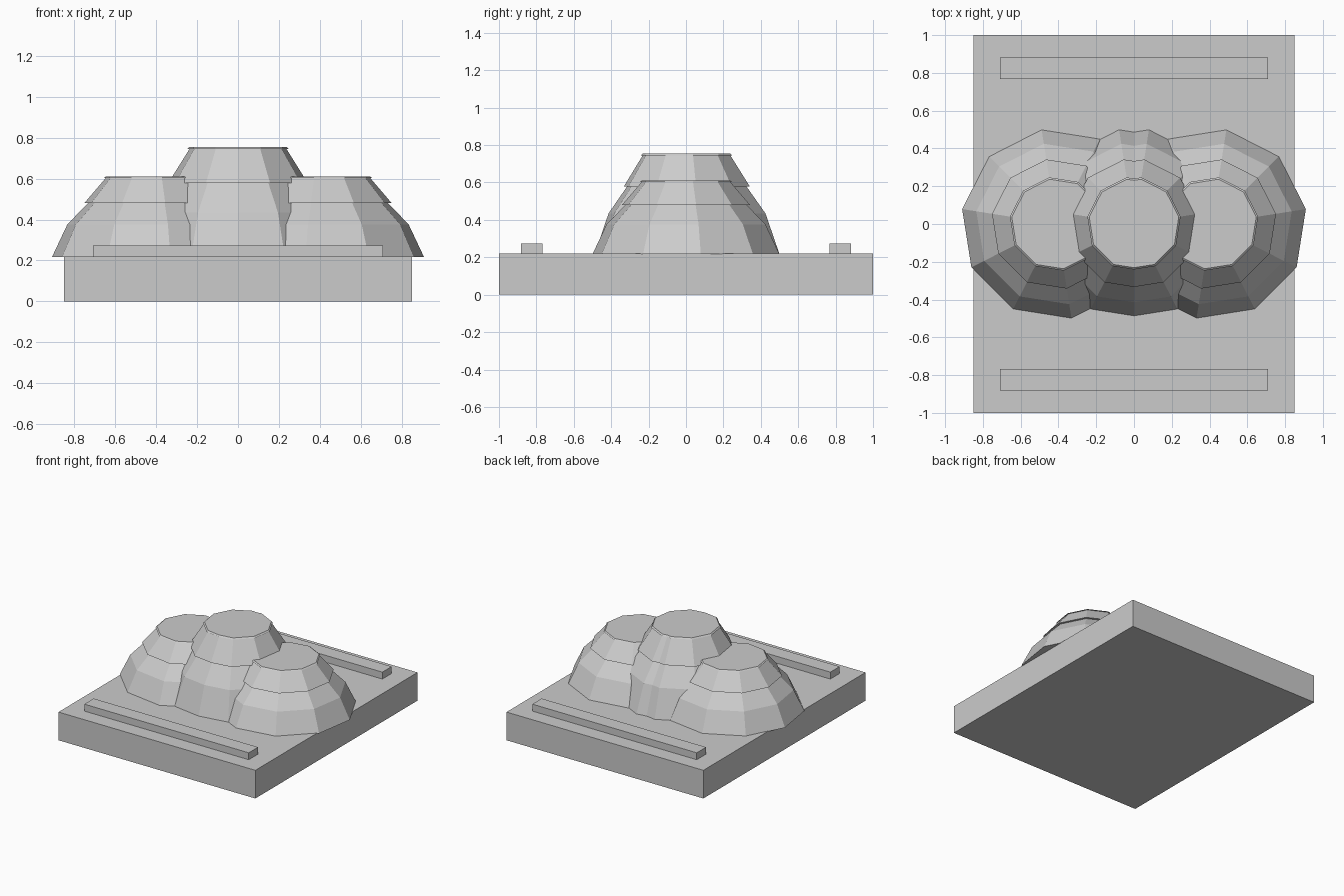
import bpy, bmesh
from math import cos, sin, radians

cube = bpy.data.objects.get("Cube")
if cube:
    bpy.data.objects.remove(cube)

# Single stone colour
stone = bpy.data.materials.new("light_grey")
stone.use_nodes = True
GREY = (0.6, 0.6, 0.6, 1)
stone.diffuse_color = GREY
stone.node_tree.nodes["Principled BSDF"].inputs["Base Color"].default_value = GREY


def finish(name, bm):
    bmesh.ops.recalc_face_normals(bm, faces=bm.faces)
    mesh = bpy.data.meshes.new(name)
    bm.to_mesh(mesh)
    bm.free()
    mesh.materials.append(stone)
    obj = bpy.data.objects.new(name, mesh)
    bpy.context.collection.objects.link(obj)
    return obj


def box(name, size, centre):
    bm = bmesh.new()
    bmesh.ops.create_cube(bm, size=1)
    bmesh.ops.scale(bm, vec=size, verts=bm.verts)
    bmesh.ops.translate(bm, vec=centre, verts=bm.verts)
    return finish(name, bm)


# Radius and relative height of each ring, with overhanging rims
PROFILE = [(0.506, 0), (0.43, 0.405), (0.328, 0.67), (0.346, 0.67),
           (0.24, 0.982), (0.25, 0.982), (0.24, 1)]
SIDES = 10


def mound(name, x, top, base=0.217):
    """Ten-sided tiered mound, cut on the centre line and mirrored."""
    bm = bmesh.new()
    rings = []
    for r, h in PROFILE:
        angles = [radians(9 + 360 * i / SIDES) for i in range(SIDES)]
        z = base + h * (top - base)
        rings.append([bm.verts.new((x + r * cos(a), r * sin(a), z)) for a in angles])
    for low, high in zip(rings, rings[1:]):
        for i in range(SIDES):
            j = (i + 1) % SIDES
            bm.faces.new((low[i], low[j], high[j], high[i]))
    bm.faces.new(rings[0])
    bm.faces.new(rings[-1])
    bmesh.ops.bisect_plane(bm, geom=bm.verts[:] + bm.edges[:] + bm.faces[:],
                           plane_co=(0, 0, 0), plane_no=(1, 0, 0), clear_inner=True)
    obj = finish(name, bm)
    obj.modifiers.new("mirror", "MIRROR").use_axis = (True, False, False)
    return obj


# Base slab and the two raised strips
box("base_slab", (1.7, 2, 0.22), (0, 0, 0.11))
for name, side in (("front_strip", -1), ("back_strip", 1)):
    box(name, (1.42, 0.115, 0.06), (0, side * 0.824, 0.244))

# Tall middle mound and the lower pair beside it
mound("middle_mound", 0, 0.755)
mound("side_mounds", 0.41, 0.61)
